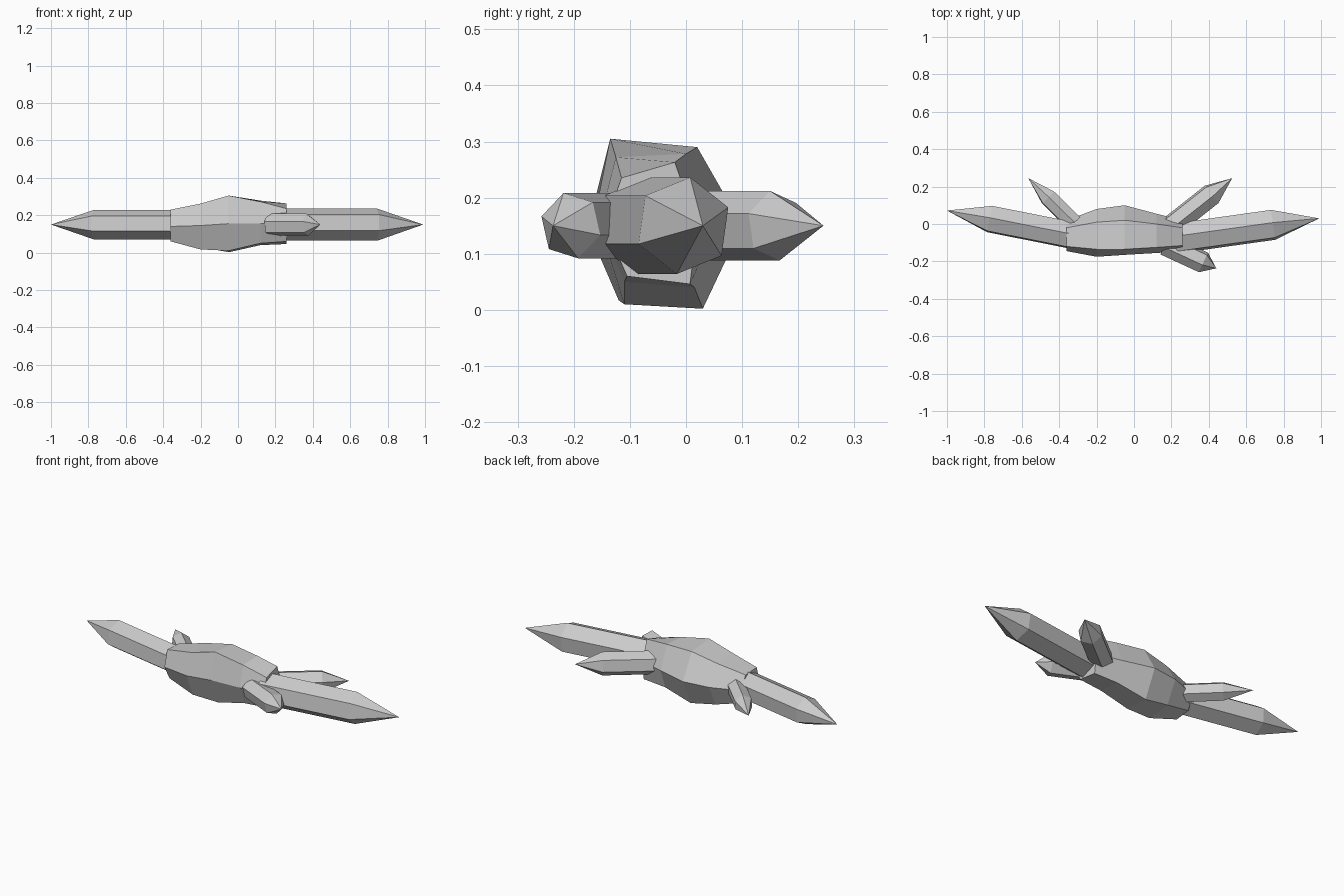
import bpy, bmesh, math
from mathutils import Vector

if "Cube" in bpy.data.objects:
    bpy.data.objects.remove(bpy.data.objects["Cube"])

stone = bpy.data.materials.new("grey stone")
stone.diffuse_color = (0.6, 0.6, 0.6, 1)
stone.use_nodes = True
stone.node_tree.nodes["Principled BSDF"].inputs["Base Color"].default_value = stone.diffuse_color


def loft(name, rings, tip=None):
    """Bridge rings of points; close with end caps or a pointed tip."""
    bm = bmesh.new()
    loops = [[bm.verts.new(p) for p in r] for r in rings]
    n = len(loops[0])
    for a, b in zip(loops, loops[1:]):
        for i in range(n):
            j = (i + 1) % n
            bm.faces.new((a[i], a[j], b[j], b[i]))
    bm.faces.new(loops[0][::-1])
    if tip is None:
        bm.faces.new(loops[-1])
    else:
        apex = bm.verts.new(tip)
        for i in range(n):
            bm.faces.new((loops[-1][i], loops[-1][(i + 1) % n], apex))
    bmesh.ops.recalc_face_normals(bm, faces=bm.faces)
    mesh = bpy.data.meshes.new(name)
    bm.to_mesh(mesh)
    bm.free()
    mesh.materials.append(stone)
    obj = bpy.data.objects.new(name, mesh)
    bpy.context.collection.objects.link(obj)


def crystal(name, base, tip, shoulder, radius, phase):
    """Six-sided prism lying flat, pointed at one end."""
    base, tip = Vector((*base, 0.15)), Vector((*tip, 0.15))
    d = (tip - base).normalized()
    side = Vector((-d.y, d.x, 0))
    if side.y < 0:
        side = -side
    up = Vector((0, 0, 1))
    angles = [math.radians(phase + 60 * k) for k in range(6)]
    rings = [[c + radius * (side * math.cos(a) + up * math.sin(a)) for a in angles]
             for c in (base, base.lerp(tip, shoulder))]
    loft(name, rings, tip)


# Faceted rock core: x, then (y, z) for top front, top back, back,
# bottom back, bottom front, front
sections = [
    (-0.36, (-0.12, 0.23), (-0.02, 0.225), (0.02, 0.15), (-0.01, 0.07), (-0.10, 0.06), (-0.145, 0.14)),
    (-0.20, (-0.135, 0.262), (0.01, 0.26), (0.08, 0.15), (0.02, 0.03), (-0.12, 0.017), (-0.175, 0.145)),
    (-0.05, (-0.135, 0.305), (0.02, 0.29), (0.10, 0.15), (0.03, 0.002), (-0.11, 0.01), (-0.165, 0.155)),
    (0.12, (-0.125, 0.272), (0.0, 0.278), (0.055, 0.15), (0.015, 0.04), (-0.11, 0.05), (-0.155, 0.155)),
    (0.26, (-0.115, 0.235), (-0.02, 0.263), (0.02, 0.15), (0.007, 0.046), (-0.105, 0.06), (-0.145, 0.15)),
]
loft("rock_core", [[(s[0], y, z) for y, z in s[1:]] for s in sections])

# Crystals growing out of the core
crystal("large_right_crystal", (0.22, -0.078), (0.99, 0.03), 0.68, 0.087, 22)
crystal("large_left_crystal", (-0.225, -0.082), (-1.0, 0.072), 0.705, 0.079, 25)
crystal("back_right_crystal", (0.17, -0.035), (0.525, 0.245), 0.69, 0.063, 40)
crystal("back_left_crystal", (-0.28, -0.035), (-0.565, 0.245), 0.63, 0.05, 25)
crystal("front_right_crystal", (0.165, -0.11), (0.44, -0.237), 0.75, 0.06, 44)
